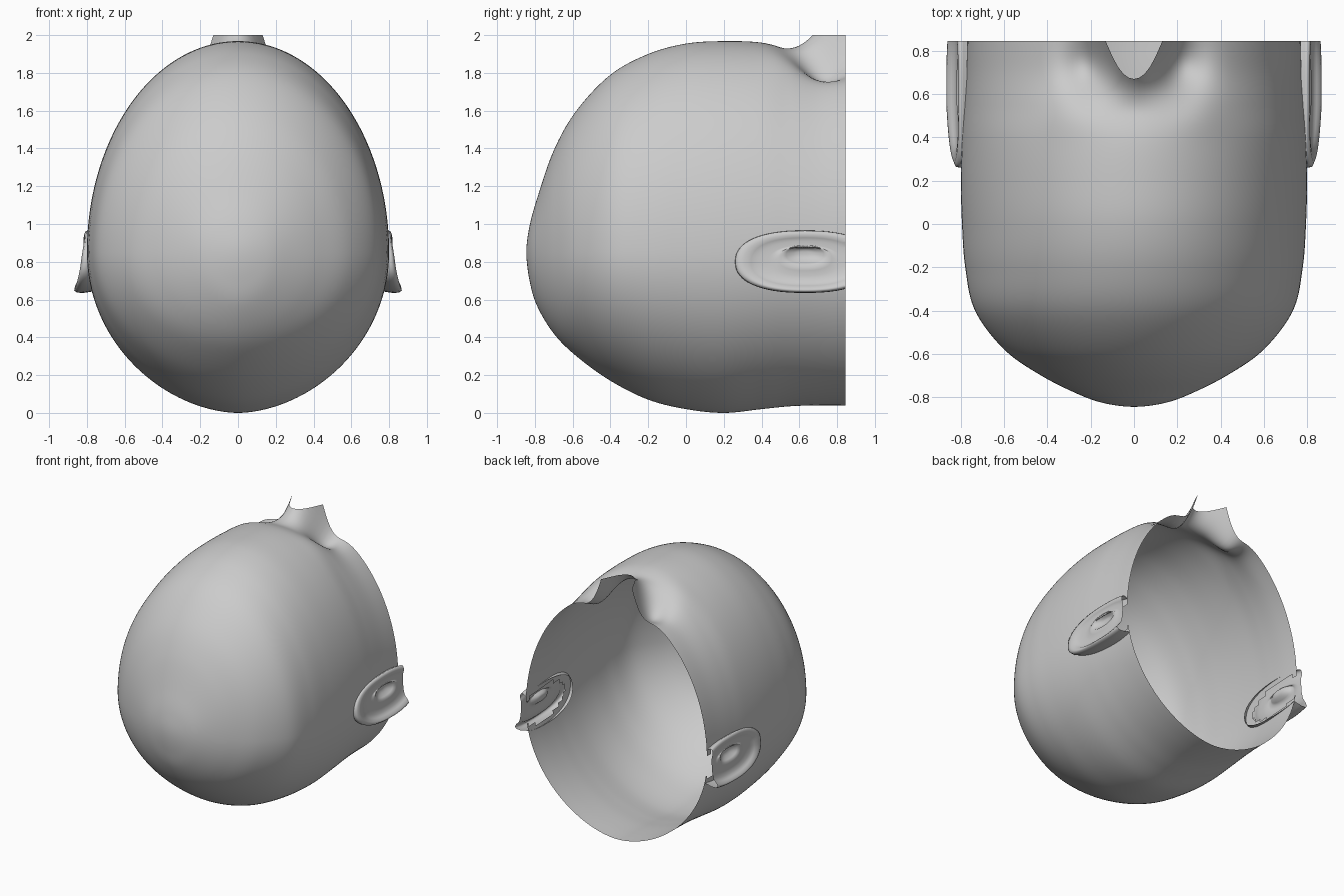
import bpy, bmesh, math
from math import sin, cos, pi, exp

if "Cube" in bpy.data.objects:
    bpy.data.objects.remove(bpy.data.objects["Cube"])

# Sections from crown to cut plane: y, half width, face height, back height
ROWS = [(-.845, 0, .85, .85), (-.83, .13, .98, .71), (-.79, .25, 1.13, .57),
        (-.70, .43, 1.39, .42), (-.58, .60, 1.60, .30), (-.40, .735, 1.79, .17),
        (-.20, .78, 1.90, .07), (0, .795, 1.955, .02), (.20, .80, 1.968, 0),
        (.40, .795, 1.96, .02), (.55, .785, 1.92, .035), (.70, .775, 1.885, .04),
        (.845, .77, 1.88, .04)]
SEG, SUB, ZC, CUT = 200, 9, .85, .845
EAR_Y, EAR_Z, EAR_A, EAR_B = .63, .80, .37, .165


def spline(a, b, c, d, t):
    return [.5 * (2*q + (r - p)*t + (2*p - 5*q + 4*r - s)*t*t + (3*q - p - 3*r + s)*t**3)
            for p, q, r, s in zip(a, b, c, d)]


def bump(x, y, cx, cy, sx, sy):
    return exp(-((abs(x) - cx) / sx)**2 - ((y - cy) / sy)**2)


def face_relief(x, y):
    # brow ridges, eye sockets and bridge of the nose
    d = .018 * bump(x, y, .30, .52, .16, .10)
    d -= .10 * bump(x, y, .21, .74, .11, .14)
    if y > .5:
        d += .46 * ((y - .5) / .345)**2 * exp(-(x / .13)**2)
    return d


def clip(bm, co, no):
    bmesh.ops.bisect_plane(bm, geom=bm.verts[:] + bm.edges[:] + bm.faces[:],
                           plane_co=co, plane_no=no, clear_outer=True)


def skin(bm, rings):
    for a, b in zip(rings, rings[1:]):
        n = len(b)
        for i in range(n):
            j = (i + 1) % n
            if len(a) == 1:
                bm.faces.new((a[0], b[i], b[j]))
            else:
                bm.faces.new((a[i], b[i], b[j], a[j]))


def finish(bm, name):
    me = bpy.data.meshes.new(name)
    bm.to_mesh(me)
    bm.free()
    me.shade_smooth()
    ob = bpy.data.objects.new(name, me)
    bpy.context.collection.objects.link(ob)
    return ob


# Head shell, open at the cut plane
bm = bmesh.new()
first = ROWS[1]
pts = [(first[0], -first[1], first[3], first[2])] + ROWS
last, prev = ROWS[-1], ROWS[-2]
pts.append(tuple(2*l - p for l, p in zip(last, prev)))
stations = [spline(*pts[i:i + 4], k / SUB) for i in range(len(ROWS) - 1) for k in range(SUB)]
stations.append(last)
rings = [[bm.verts.new((0, ROWS[0][0], ZC))]]
for y, w, zt, zb in stations[1:]:
    ring = []
    for i in range(SEG):
        a = 2 * pi * i / SEG
        s, c = sin(a), cos(a)
        if s >= 0:
            x = w * c
            z = ZC + (zt - ZC) * s + face_relief(x, y) * min(1, s * 1.5)
        else:
            x = w * math.copysign(abs(c)**1.1, c)
            z = ZC + (ZC - zb) * s
        ring.append(bm.verts.new((x, y, z)))
    rings.append(ring)
skin(bm, rings)
clip(bm, (0, 0, 2), (0, 0, 1))
# openings behind the ears
holes = [f for f in bm.faces if abs(f.calc_center_median().x) > .5 and all(
    ((v.co.y - EAR_Y) / EAR_A)**2 + ((v.co.z - EAR_Z) / EAR_B)**2 < .7 for v in f.verts)]
bmesh.ops.delete(bm, geom=holes, context='FACES')
bmesh.ops.recalc_face_normals(bm, faces=bm.faces[:])
finish(bm, "head_shell")

# Ears: rim, inner fold and hollow as rings of (radius, lift)
PROFILE = [(0, -.15), (.12, -.1), (.22, .15), (.32, .55), (.45, .45), (.6, .5),
           (.72, .62), (.82, .9), (.92, 1), (.99, .8), (1.0, .4), (.96, -.1), (.93, -.5)]
for side, name in ((1, "ear_right"), (-1, "ear_left")):
    bm = bmesh.new()
    rings = []
    for r, lift in PROFILE:
        ring = []
        for i in range(1 if r == 0 else 64):
            a = 2 * pi * i / 64
            c, s = cos(a), sin(a)
            # squarer end toward the crown
            y = EAR_Y + EAR_A * r * math.copysign(abs(c)**.85, c)
            z = EAR_Z + EAR_B * r * math.copysign(abs(s)**.85, s) + .05 * (1 - r) * (r < .4)
            # flare grows toward the back of the head
            flare = .045 - .03 * s * r + .01 * min(1, (y - .25) / .3)
            x = .785 + flare * lift
            ring.append(bm.verts.new((side * x, y, z)))
        rings.append(ring)
    skin(bm, rings)
    bmesh.ops.subdivide_edges(bm, edges=bm.edges[:], cuts=1, smooth=.6, use_grid_fill=True)
    clip(bm, (0, CUT, 0), (0, 1, 0))
    bmesh.ops.recalc_face_normals(bm, faces=bm.faces[:])
    finish(bm, name)
